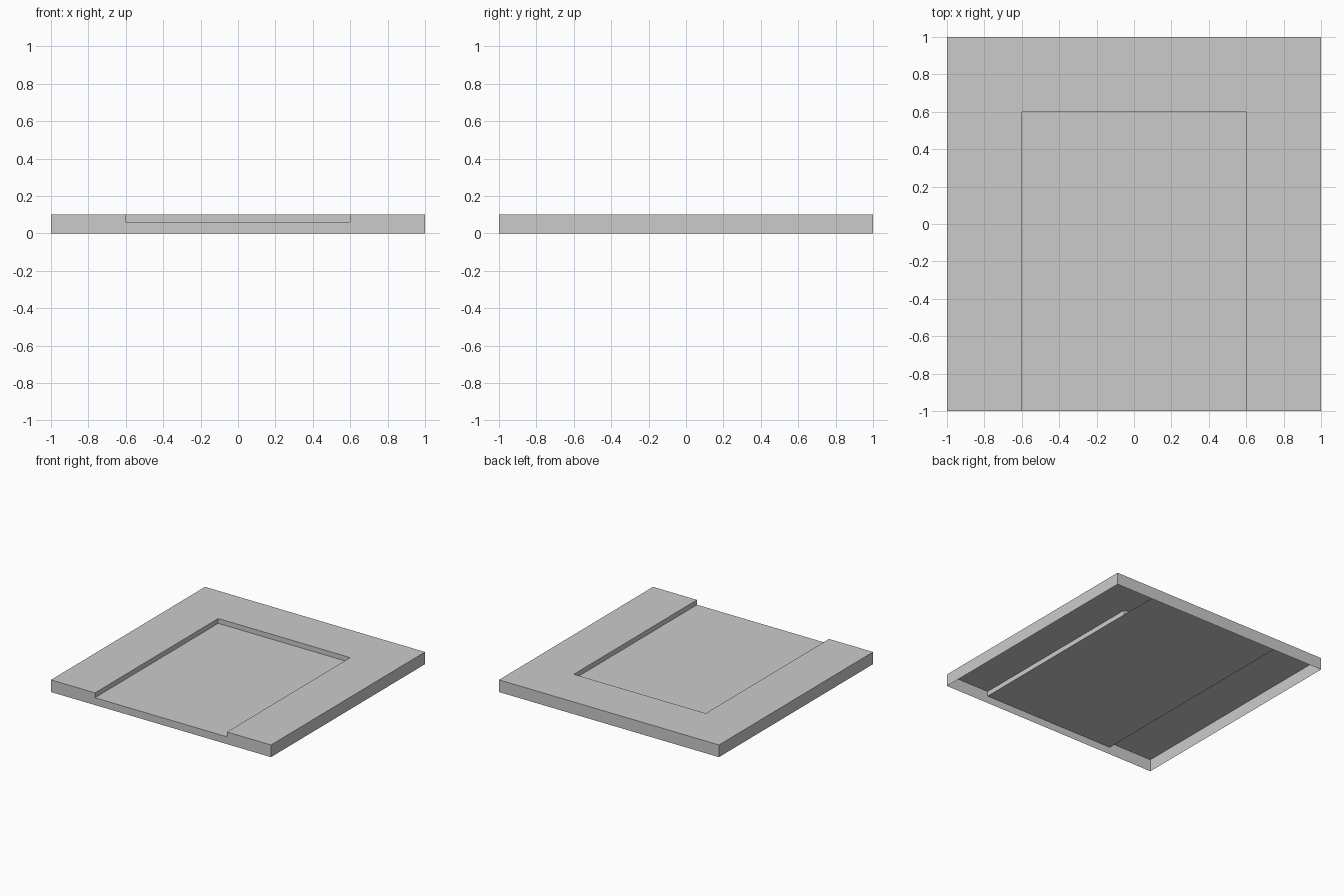
import bpy, bmesh

if "Cube" in bpy.data.objects:
    bpy.data.objects.remove(bpy.data.objects["Cube"])

H, FLOOR, R = 0.10, 0.06, 0.6   # top height, recess floor height, recess half-size


def panels(name, polys):
    """Make one object from flat open panels, welding shared corners."""
    bm = bmesh.new()
    for poly in polys:
        bm.faces.new([bm.verts.new(p) for p in poly])
    bmesh.ops.remove_doubles(bm, verts=bm.verts, dist=1e-5)
    mesh = bpy.data.meshes.new(name)
    bm.to_mesh(mesh)
    bm.free()
    obj = bpy.data.objects.new(name, mesh)
    bpy.context.collection.objects.link(obj)
    return obj


def flat(x0, x1, y0, y1, z):
    return [(x0, y0, z), (x1, y0, z), (x1, y1, z), (x0, y1, z)]


def wall(a, b, z0, z1):
    return [(*a, z0), (*b, z0), (*b, z1), (*a, z1)]


# U-shaped raised top around the recess
u_outline = [(-1, -1), (-R, -1), (-R, R), (R, R), (R, -1), (1, -1), (1, 1), (-1, 1)]
panels("raised_border", [[(x, y, H) for x, y in u_outline]])

# Outer skirt, open underneath, with the front notched down to the recess floor
front = [(-1, 0), (1, 0), (1, H), (R, H), (R, FLOOR), (-R, FLOOR), (-R, H), (-1, H)]
panels("outer_skirt", [
    [(x, -1, z) for x, z in front],
    wall((1, -1), (1, 1), 0, H),
    wall((1, 1), (-1, 1), 0, H),
    wall((-1, 1), (-1, -1), 0, H),
])

# Steps between the border and the recess, facing into the recess
panels("recess_steps", [
    wall((-R, -1), (-R, R), FLOOR, H),
    wall((-R, R), (R, R), FLOOR, H),
    wall((R, R), (R, -1), FLOOR, H),
])

# Recess floor, which runs on under the border to the back edge
panels("recess_floor", [flat(-R, R, -1, 1, FLOOR)])
